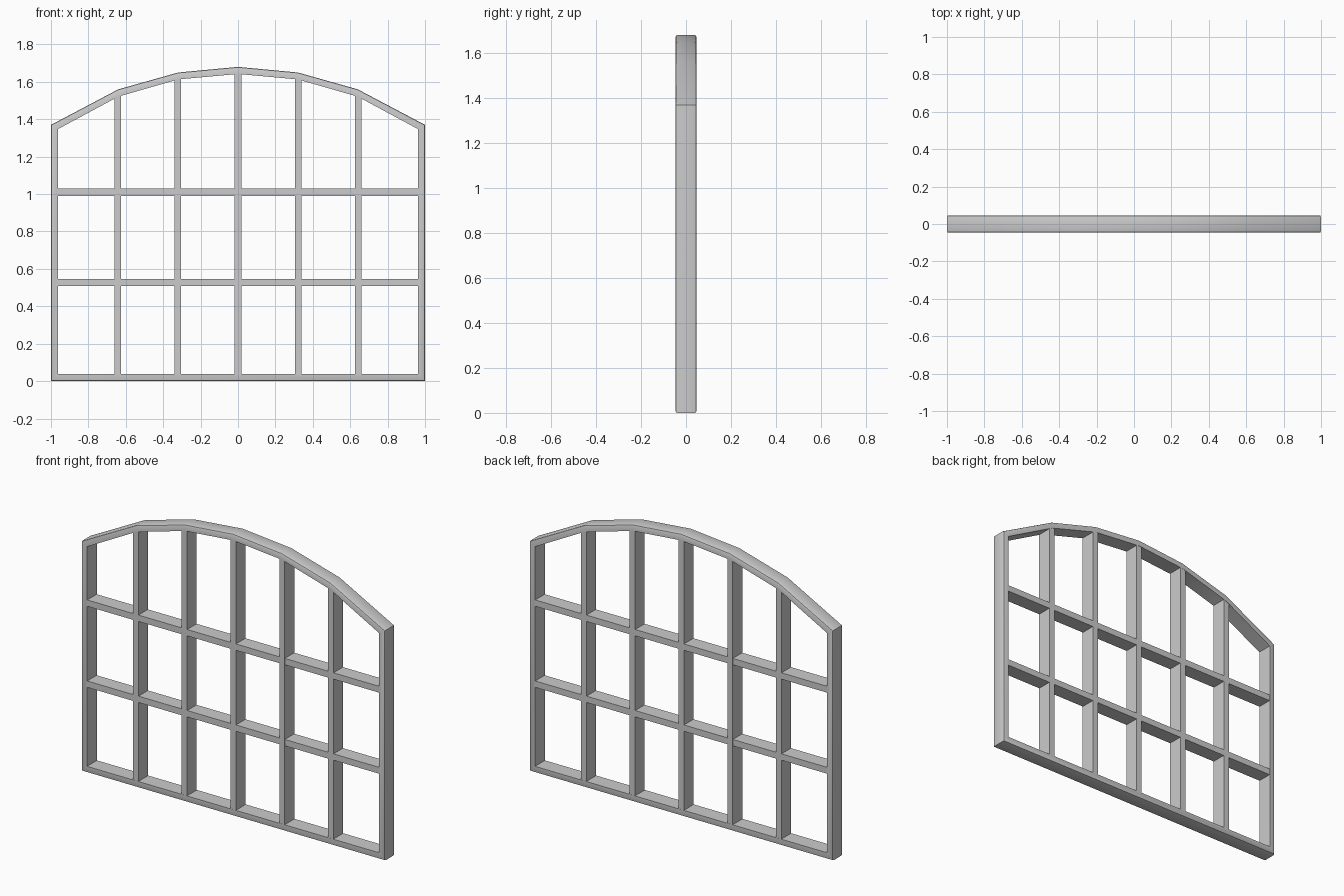
import bpy, bmesh, math

if "Cube" in bpy.data.objects:
    bpy.data.objects.remove(bpy.data.objects["Cube"])

H = 0.0465   # half depth of the frame
B = 0.009    # softened outer edge


def finish(bm, name, angle=40):
    bmesh.ops.recalc_face_normals(bm, faces=bm.faces)
    mesh = bpy.data.meshes.new(name)
    bm.to_mesh(mesh)
    bm.free()
    ob = bpy.data.objects.new(name, mesh)
    bpy.context.collection.objects.link(ob)
    bpy.context.view_layer.objects.active = ob
    ob.select_set(True)
    bpy.ops.object.shade_smooth_by_angle(angle=math.radians(angle))
    ob.select_set(False)
    return ob


def mirrored(half):
    return half + [(-x, z) for x, z in reversed(half) if x > 0]


# outer and inner outlines: bottom right corner, up, over the arch
outer = mirrored([(1, 0), (1, 1.37), (0.64, 1.56), (0.32, 1.65), (0, 1.68)])
inner = mirrored([(0.963, 0.038), (0.963, 1.347), (0.64, 1.521),
                  (0.32, 1.613), (0, 1.642)])

# arched frame: one rectangular section with softened outer edges, swept round
bm = bmesh.new()
t = 1 - B / 0.04
section = [(0, -H), (t, -H), (1 - B / 0.13, -H + B / 3.4), (1, -H + B),
           (1, H - B), (1 - B / 0.13, H - B / 3.4), (t, H), (0, H)]
rings = []
for (ox, oz), (ix, iz) in zip(outer, inner):
    rings.append([bm.verts.new((ix + (ox - ix) * f, y, iz + (oz - iz) * f))
                  for f, y in section])
n, m = len(rings), len(section)
for i in range(n):
    for j in range(m):
        a, b = rings[i], rings[(i + 1) % n]
        bm.faces.new((a[j], a[(j + 1) % m], b[(j + 1) % m], b[j]))
finish(bm, "arched_frame")


def bar(name, x0, x1, z0, z1, half_depth):
    bm = bmesh.new()
    bmesh.ops.create_cube(bm, size=1)
    for v in bm.verts:
        v.co = (x1 if v.co.x > 0 else x0,
                half_depth * (1 if v.co.y > 0 else -1),
                z1 if v.co.z > 0 else z0)
    finish(bm, name)


# upright glazing bars
for i, (x, top) in enumerate([(-0.643, 1.53), (-0.322, 1.62), (0, 1.65),
                              (0.322, 1.62), (0.643, 1.53)]):
    bar(f"upright_bar_{i + 1}", x - 0.018, x + 0.018, 0.02, top, H - 0.001)

# cross bars
for i, z in enumerate((0.527, 1.01)):
    bar(f"cross_bar_{i + 1}", -0.98, 0.98, z - 0.019, z + 0.019, H - 0.002)
